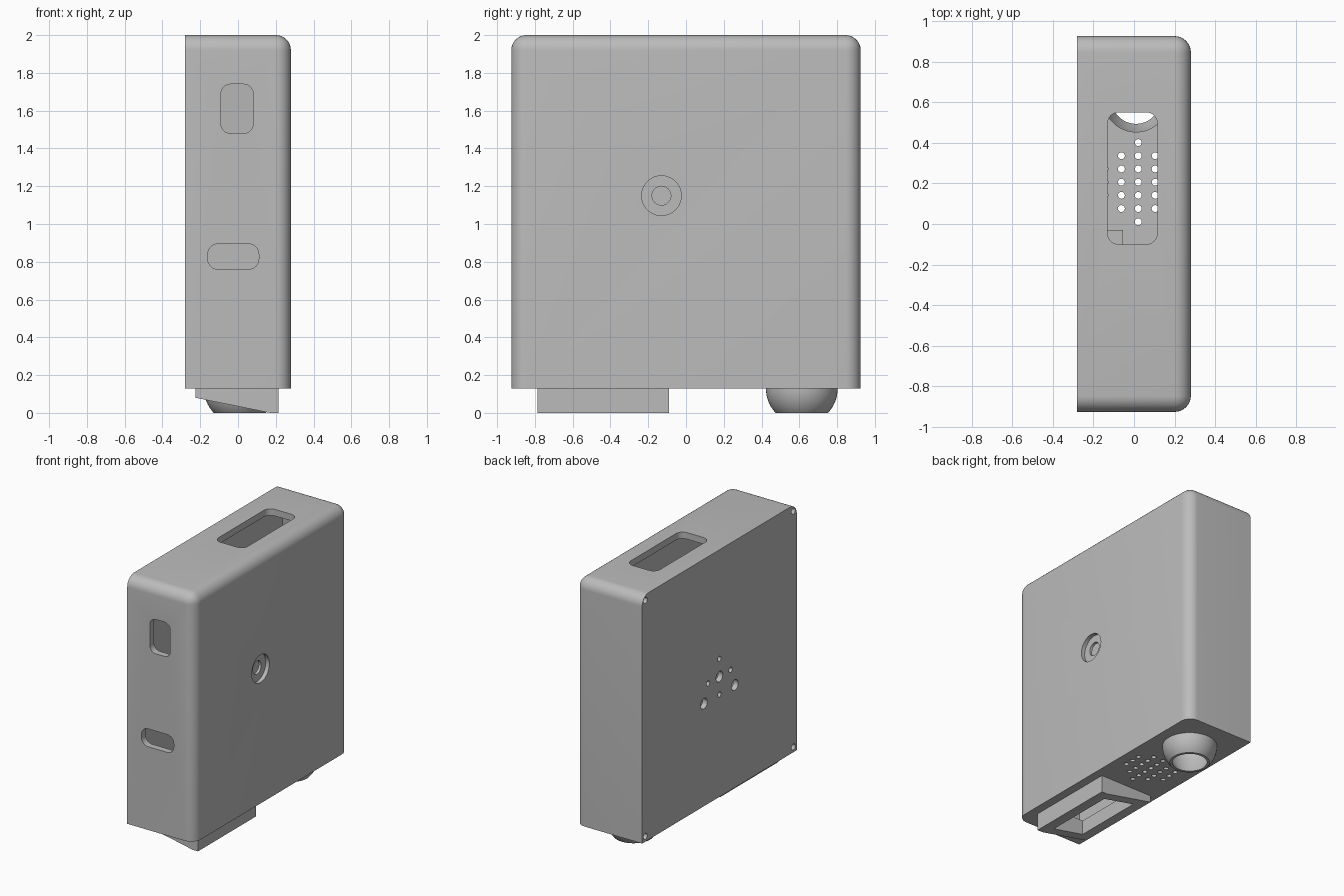
import bpy, bmesh, math
from mathutils import Matrix, Vector

old = bpy.data.objects.get("Cube")
if old:
    bpy.data.objects.remove(old, do_unlink=True)

grey = bpy.data.materials.new("light_grey")
grey.use_nodes = True
COLOUR = (0.5, 0.5, 0.5, 1)
grey.diffuse_color = COLOUR
grey.node_tree.nodes["Principled BSDF"].inputs["Base Color"].default_value = COLOUR


def finish(name, bm):
    bmesh.ops.recalc_face_normals(bm, faces=bm.faces)
    mesh = bpy.data.meshes.new(name)
    bm.to_mesh(mesh)
    bm.free()
    mesh.materials.append(grey)
    obj = bpy.data.objects.new(name, mesh)
    bpy.context.collection.objects.link(obj)
    return obj


def box(name, lo, hi, radius=0, rule=None, segments=8):
    """Box between two corners; edges chosen by rule are rounded."""
    lo, hi = Vector(lo), Vector(hi)
    bm = bmesh.new()
    bmesh.ops.create_cube(bm, size=1)
    for v in bm.verts:
        v.co = Vector([a if c < 0 else b for c, a, b in zip(v.co, lo, hi)])
    if radius:
        edges = [e for e in bm.edges if rule(e, lo, hi)]
        bmesh.ops.bevel(bm, geom=edges, offset=radius, segments=segments,
                        profile=0.5, affect='EDGES')
    return finish(name, bm)


def along(axis):
    return lambda e, lo, hi: abs((e.verts[0].co - e.verts[1].co).normalized()[axis]) > 0.9


def shell_edges(e, lo, hi):
    """Rounded right rim and top corners; square base and cover side."""
    mid = (e.verts[0].co + e.verts[1].co) / 2
    on_base = mid.z < lo.z + 0.01
    on_cover = mid.x < lo.x + 0.01
    return not on_base and not on_cover and not (
        abs(e.verts[0].co.x - e.verts[1].co.x) > 0.1 and mid.z < hi.z - 0.01)


def cylinders(name, axis, radius, depth, centres, segments=24):
    """Several parallel cylinders in one mesh."""
    bm = bmesh.new()
    turn = Matrix.Rotation(math.pi / 2, 4, 'Y') if axis == 'X' else Matrix()
    for c in centres:
        bmesh.ops.create_cone(bm, cap_ends=True, segments=segments, radius1=radius,
                              radius2=radius, depth=depth,
                              matrix=Matrix.Translation(c) @ turn)
    return finish(name, bm)


def cut(target, cutter):
    mod = target.modifiers.new("cut", 'BOOLEAN')
    mod.operation = 'DIFFERENCE'
    mod.solver = 'EXACT'
    mod.object = cutter
    bpy.context.view_layer.objects.active = target
    bpy.ops.object.modifier_apply(modifier=mod.name)
    bpy.data.objects.remove(cutter, do_unlink=True)


def smooth(obj):
    bpy.ops.object.select_all(action='DESELECT')
    obj.select_set(True)
    bpy.context.view_layer.objects.active = obj
    bpy.ops.object.shade_smooth_by_angle(angle=math.radians(30))


# Hollow case
case = box("case", (-0.28, -0.925, 0.13), (0.28, 0.925, 2), 0.08, shell_edges)
cut(case, box("cavity", (-0.24, -0.875, 0.17), (0.23, 0.875, 1.95), 0.04, shell_edges, 4))

# Top slot and the two front windows
cut(case, box("slot", (-0.13, -0.1, 1.9), (0.115, 0.55, 2.1), 0.055, along(2)))
cut(case, box("upper_window", (-0.09, -1, 1.48), (0.08, -0.8, 1.74), 0.05, along(1)))
cut(case, box("lower_window", (-0.16, -1, 0.76), (0.11, -0.8, 0.895), 0.055, along(1)))

# Stepped round port on the right face
cut(case, cylinders("port_recess", 'X', 0.105, 0.06, [(0.28, -0.13, 1.15)], 40))
cut(case, cylinders("port_hole", 'X', 0.05, 0.2, [(0.25, -0.13, 1.15)], 32))

# Cover holes: mounting holes, pin ring and corner screws
cut(case, cylinders("mounting_holes", 'X', 0.04, 0.2,
                    [(-0.28, 0, 1.04), (-0.28, 0.185, 0.906), (-0.28, -0.185, 0.906)]))
ring = [(-0.28, 0.135 * math.cos(k * math.pi / 2), 1.04 + 0.135 * math.sin(k * math.pi / 2))
        for k in range(4)]
cut(case, cylinders("pin_holes", 'X', 0.02, 0.2, ring, 16))
cut(case, cylinders("screw_holes", 'X', 0.023, 0.06,
                    [(-0.28, s * 0.885, z) for s in (-1, 1) for z in (0.17, 1.955)], 16))

# Vent grid, dome opening and foot opening in the base
vents = [(0.021 + i * 0.083, 0.206 + j * 0.065, 0.15)
         for i in range(-2, 3) for j in range(-3 + abs(i), 4 - abs(i))]
cut(case, cylinders("vents", 'Z', 0.017, 0.2, vents, 16))
cut(case, cylinders("dome_opening", 'Z', 0.16, 0.2, [(0.01, 0.613, 0.15)], 48))
cut(case, box("foot_opening", (-0.13, -0.71, 0.1), (0.13, -0.165, 0.2)))
smooth(case)

# Open dome under the base, revolved from a wall section
bm = bmesh.new()
arc = [math.asin(0.13 / 0.19) * k / 8 for k in range(9)]
section = [(0.19 * math.cos(a), 0.13 - 0.19 * math.sin(a)) for a in arc]
section += [(0.12, 0), (0.145, 0.06), (0.16, 0.13)]
verts = [bm.verts.new((r, 0, z)) for r, z in section]
edges = [bm.edges.new((verts[i], verts[i - 1])) for i in range(len(verts))]
bmesh.ops.spin(bm, geom=verts + edges, cent=(0, 0, 0), axis=(0, 0, 1),
               angle=math.tau, steps=48)
bmesh.ops.remove_doubles(bm, verts=bm.verts, dist=0.0005)
bmesh.ops.translate(bm, verts=bm.verts, vec=(0.01, 0.613, 0))
smooth(finish("dome", bm))

# Slanted hollow foot
bm = bmesh.new()
profile = [(-0.225, 0.13), (-0.225, 0.08), (0.17, 0), (0.215, 0), (0.215, 0.13)]
face = bm.faces.new([bm.verts.new((x, -0.785, z)) for x, z in profile])
new = bmesh.ops.extrude_face_region(bm, geom=[face])["geom"]
bmesh.ops.translate(bm, vec=(0, 0.695, 0),
                    verts=[g for g in new if isinstance(g, bmesh.types.BMVert)])
foot = finish("foot", bm)
cut(foot, box("foot_pocket", (-0.13, -0.71, -0.1), (0.13, -0.165, 0.3)))

# Small block standing on the inner floor
box("inner_block", (-0.235, -0.16, 0.17), (-0.055, -0.03, 0.27))
